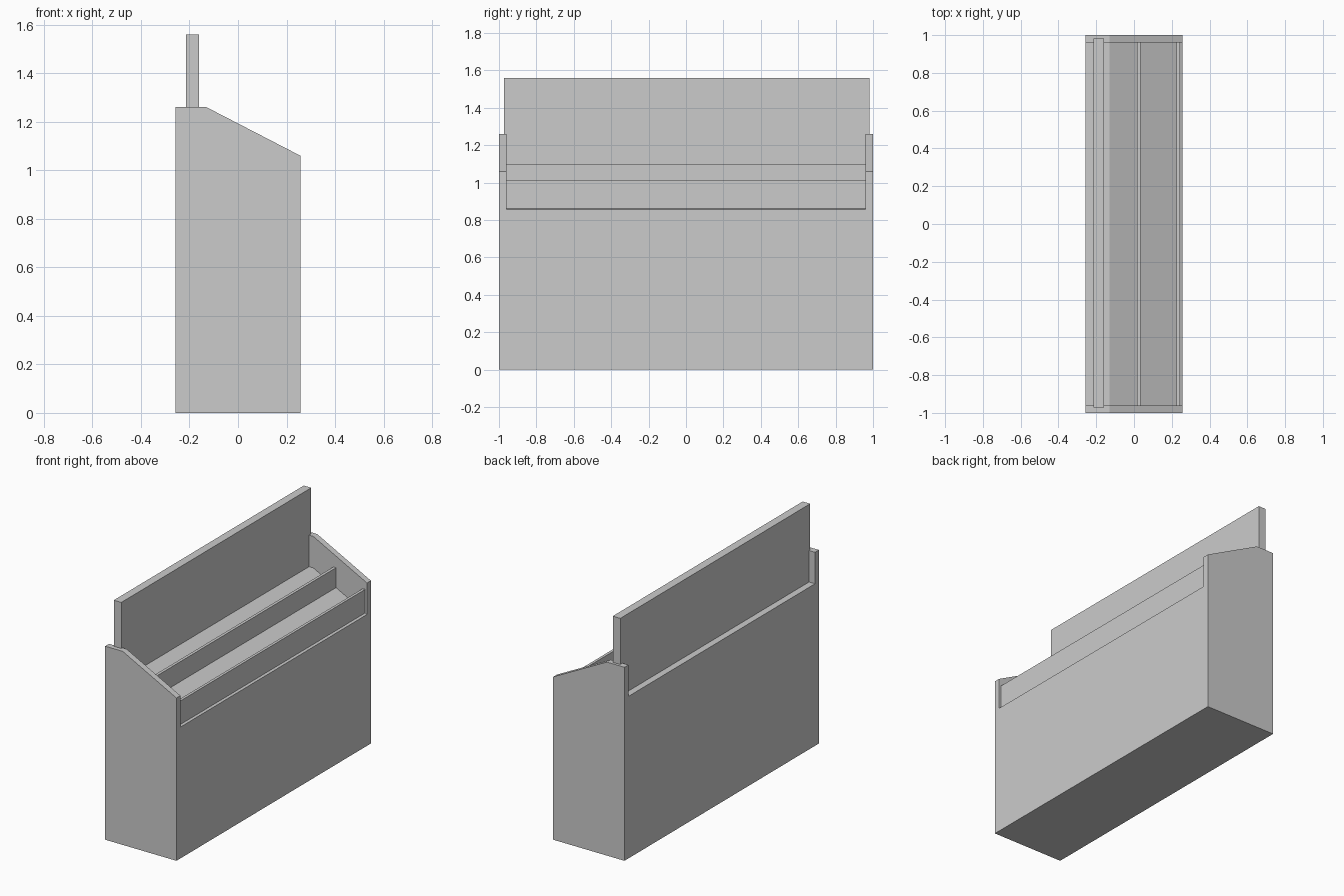
import bpy

if "Cube" in bpy.data.objects:
    bpy.data.objects.remove(bpy.data.objects["Cube"])


def extrude_y(name, profile, y0, y1):
    """Solid made by sweeping an (x, z) profile from y0 to y1."""
    n = len(profile)
    verts = [(x, y, z) for y in (y0, y1) for x, z in profile]
    faces = [tuple(range(n)), tuple(range(2 * n - 1, n - 1, -1))]
    faces += [(i, i + n, (i + 1) % n + n, (i + 1) % n) for i in range(n)]
    mesh = bpy.data.meshes.new(name)
    mesh.from_pydata(verts, [], faces)
    obj = bpy.data.objects.new(name, mesh)
    bpy.context.collection.objects.link(obj)
    return obj


def board(name, x0, x1, z0, z1, y0, y1):
    return extrude_y(name, [(x0, z0), (x1, z0), (x1, z1), (x0, z1)], y0, y1)


W, INNER = 0.257, 0.96


def cabinet_profile(drop):
    return [(-W, 0), (W, 0), (W, 1.06 - drop), (-0.13, 1.26 - drop), (-W, 1.26 - drop)]


# End panels with sloping tops
extrude_y("left_end_panel", cabinet_profile(0), -1, -INNER)
extrude_y("right_end_panel", cabinet_profile(0), INNER, 1)

# Main body with a lower top of the same slope
extrude_y("cabinet_body", cabinet_profile(0.205), -INNER, INNER)

# Tall back board, middle divider and front lip
board("back_board", -0.214, -0.16, 1.0, 1.56, -0.972, 0.982)
board("middle_divider", 0.015, 0.034, 0.9, 1.10, -INNER, INNER)
board("front_lip", 0.226, 0.244, 0.8, 1.015, -INNER, INNER)
